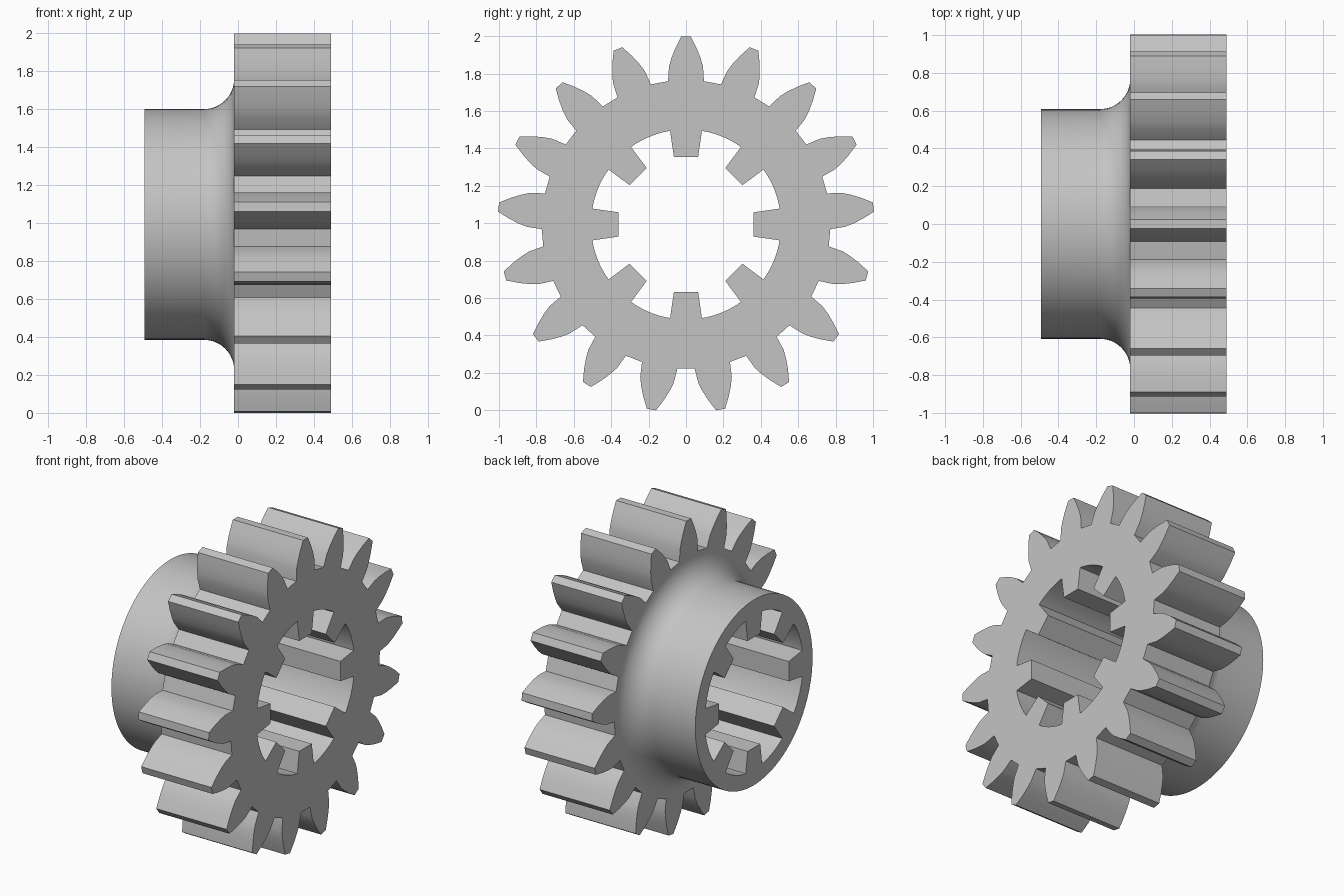
import bpy, bmesh
from math import sin, cos, pi, radians, hypot, atan2

cube = bpy.data.objects.get("Cube")
if cube:
    bpy.data.objects.remove(cube, do_unlink=True)

ZC = 0.993                                   # height of the axle, which runs along x
X_HUB, X_BACK, X_FRONT = -0.493, -0.02, 0.49
HUB_R, FILLET, BORE_R = 0.608, 0.16, 0.508
TEETH, SPLINES, SEGMENTS = 17, 8, 96

# half profiles as (half width, distance from axle)
TOOTH = [(0.096, 0.766), (0.091, 0.845), (0.078, 0.89), (0.056, 0.945), (0.025, 1.0063)]
SPLINE = [(0.085, 0.5), (0.065, 0.362)]

bm = bmesh.new()


def ring(x, polar):
    """Closed loop of vertices from (angle, radius) pairs."""
    return [bm.verts.new((x, r * sin(a), ZC + r * cos(a))) for a, r in polar]


def repeat(half, count, extra=()):
    """Mirror a half profile and repeat it around the axle."""
    side = [(atan2(w, h), hypot(w, h)) for w, h in half]
    one = [(-a, r) for a, r in side] + side[::-1] + list(extra)
    return [(a + 2 * pi * i / count, r) for i in range(count) for a, r in one]


def bridge(a, b):
    n = len(a)
    for i in range(n):
        bm.faces.new((a[i], a[(i + 1) % n], b[(i + 1) % n], b[i]))


def cap(outer, inner):
    """Flat face between two loops."""
    edges = []
    for loop in (outer, inner):
        for i, v in enumerate(loop):
            pair = (v, loop[(i + 1) % len(loop)])
            edges.append(bm.edges.get(pair) or bm.edges.new(pair))
    bmesh.ops.triangle_fill(bm, edges=edges, use_beauty=True, use_dissolve=False)


# toothed rim
teeth = repeat(TOOTH, TEETH)
rim_back, rim_front = ring(X_BACK, teeth), ring(X_FRONT, teeth)
bridge(rim_back, rim_front)

# splined bore through the whole length
start = atan2(*SPLINE[0])
gap = 2 * pi / SPLINES - 2 * start
arc = [(start + gap * k / 9, BORE_R) for k in range(1, 9)]
bore = repeat(SPLINE, SPLINES, arc)
bore_hub, bore_front = ring(X_HUB, bore), ring(X_FRONT, bore)
bridge(bore_front, bore_hub)

# hub with a fillet sweeping up to the toothed rim
profile = [(X_HUB, HUB_R)]
for k in range(13):
    t = radians(90 * k / 12)
    profile.append((X_BACK - FILLET + FILLET * sin(t), HUB_R + FILLET * (1 - cos(t))))
hub = [ring(x, [(2 * pi * i / SEGMENTS, r) for i in range(SEGMENTS)]) for x, r in profile]
for a, b in zip(hub, hub[1:]):
    bridge(a, b)

# flat end faces
cap(rim_front, bore_front)
cap(rim_back, hub[-1])
cap(hub[0], bore_hub)
bmesh.ops.recalc_face_normals(bm, faces=bm.faces)

mesh = bpy.data.meshes.new("splined_gear")
bm.to_mesh(mesh)
bm.free()
gear = bpy.data.objects.new("splined_gear", mesh)
bpy.context.collection.objects.link(gear)

# plain grey metal
grey = bpy.data.materials.new("light_grey")
grey.use_nodes = True
colour = (0.55, 0.55, 0.55, 1)
grey.diffuse_color = colour
grey.node_tree.nodes["Principled BSDF"].inputs["Base Color"].default_value = colour
mesh.materials.append(grey)

# smooth curved walls, flat end faces
bpy.ops.object.select_all(action="DESELECT")
gear.select_set(True)
bpy.context.view_layer.objects.active = gear
bpy.ops.object.shade_smooth_by_angle(angle=radians(25))
for p in mesh.polygons:
    if abs(p.normal.x) > 0.9995:
        p.use_smooth = False
